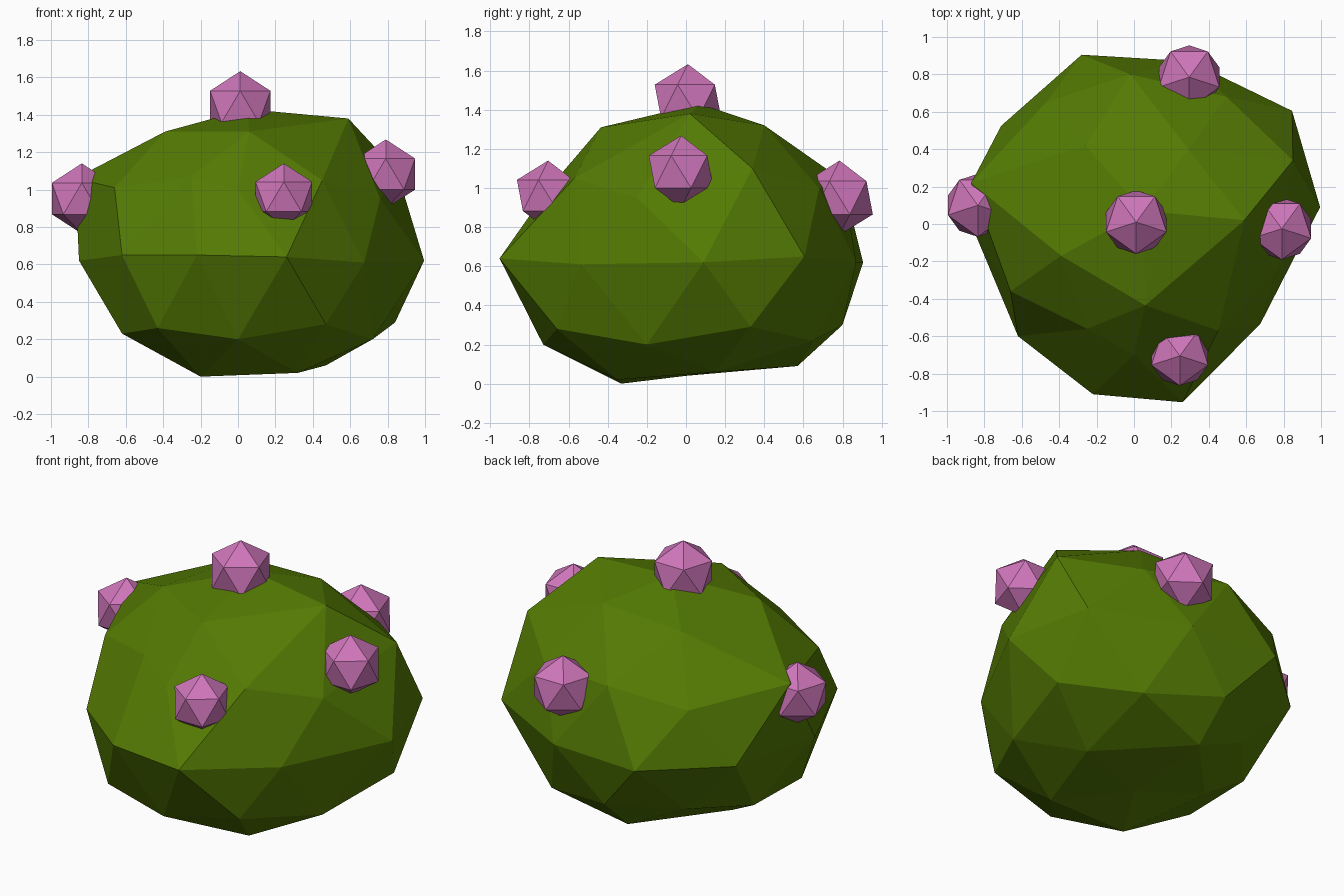
import bpy
from math import radians
from mathutils import Matrix, Vector


def material(name, color):
    m = bpy.data.materials.new(name)
    m.diffuse_color = (*color, 1)
    return m


def ball(name, center, radius, subdivisions, mat):
    bpy.ops.mesh.primitive_ico_sphere_add(subdivisions=subdivisions, radius=1)
    ob = bpy.context.object
    ob.name = name
    ob.data.transform(Matrix.Rotation(radians(-90), 4, 'Z'))
    ob.data.transform(Matrix.Diagonal((*radius, 1)))
    ob.location = center
    ob.data.materials.append(mat)
    return ob


green = material("leaf_green", (0.088, 0.195, 0.001))
pink = material("blossom_pink", (0.62, 0.18, 0.49))

# Shrub body: squashed low-poly ball with a flattened underside
body = ball("shrub_body", (0, 0, 0), (0.94, 0.94, 0.8), 2, green)
for v in body.data.vertices:
    v.co.z = max(v.co.z + 0.64, 0.04)

# Irregular corners: pull the closest corner to each of these points
corners = [
    # widest ring
    (0.995, 0.09, 0.62), (0.845, 0.605, 0.65), (0.30, 0.87, 0.62), (-0.28, 0.905, 0.62),
    (-0.71, 0.525, 0.62), (-0.85, -0.05, 0.62), (-0.62, -0.60, 0.65),
    (-0.22, -0.91, 0.65), (0.26, -0.953, 0.64), (0.675, -0.535, 0.61),
    # upper ring
    (0.85, 0.34, 1.10), (-0.02, 0.80, 1.04), (-0.87, 0.22, 1.06), (-0.47, 0.65, 0.95),
    (-0.66, -0.36, 1.01), (-0.25, -0.56, 1.07), (0.0, -0.70, 1.0), (0.45, -0.57, 1.05),
    (0.76, -0.25, 0.95),
    # crown
    (0.59, 0.02, 1.38), (0.06, -0.435, 1.31), (-0.39, -0.17, 1.31),
    (-0.26, 0.42, 1.30), (0.05, 0.07, 1.43),
    # lower ring
    (0.0, -0.73, 0.20), (-0.43, -0.66, 0.26), (-0.62, -0.25, 0.23), (-0.62, 0.22, 0.24),
    (0.47, -0.66, 0.28), (0.84, 0.33, 0.29), (0.72, -0.20, 0.20), (0.0, 0.80, 0.30),
    (-0.36, 0.52, 0.26),
    # underside
    (-0.20, -0.33, 0.0), (0.32, -0.35, 0.02), (0.47, 0.15, 0.06), (0.0, 0.57, 0.09),
    (-0.41, 0.13, 0.12),
]
rest = [v.co.copy() for v in body.data.vertices]
for p in map(Vector, corners):
    i = min(range(len(rest)), key=lambda k: (rest[k] - p).length)
    body.data.vertices[i].co = p

# Blossoms: small twenty-sided balls half sunk in the shrub
blossoms = {
    "top": ((0.012, 0.01, 1.443), 0.19),
    "right": ((0.79, -0.025, 1.083), 0.185),
    "front": ((0.245, -0.705, 0.962), 0.178),
    "left": ((-0.835, 0.10, 0.952), 0.188),
    "back": ((0.295, 0.785, 0.95), 0.19),
}
for place, (center, r) in blossoms.items():
    ball("blossom_" + place, center, (r, r, r), 1, pink)
